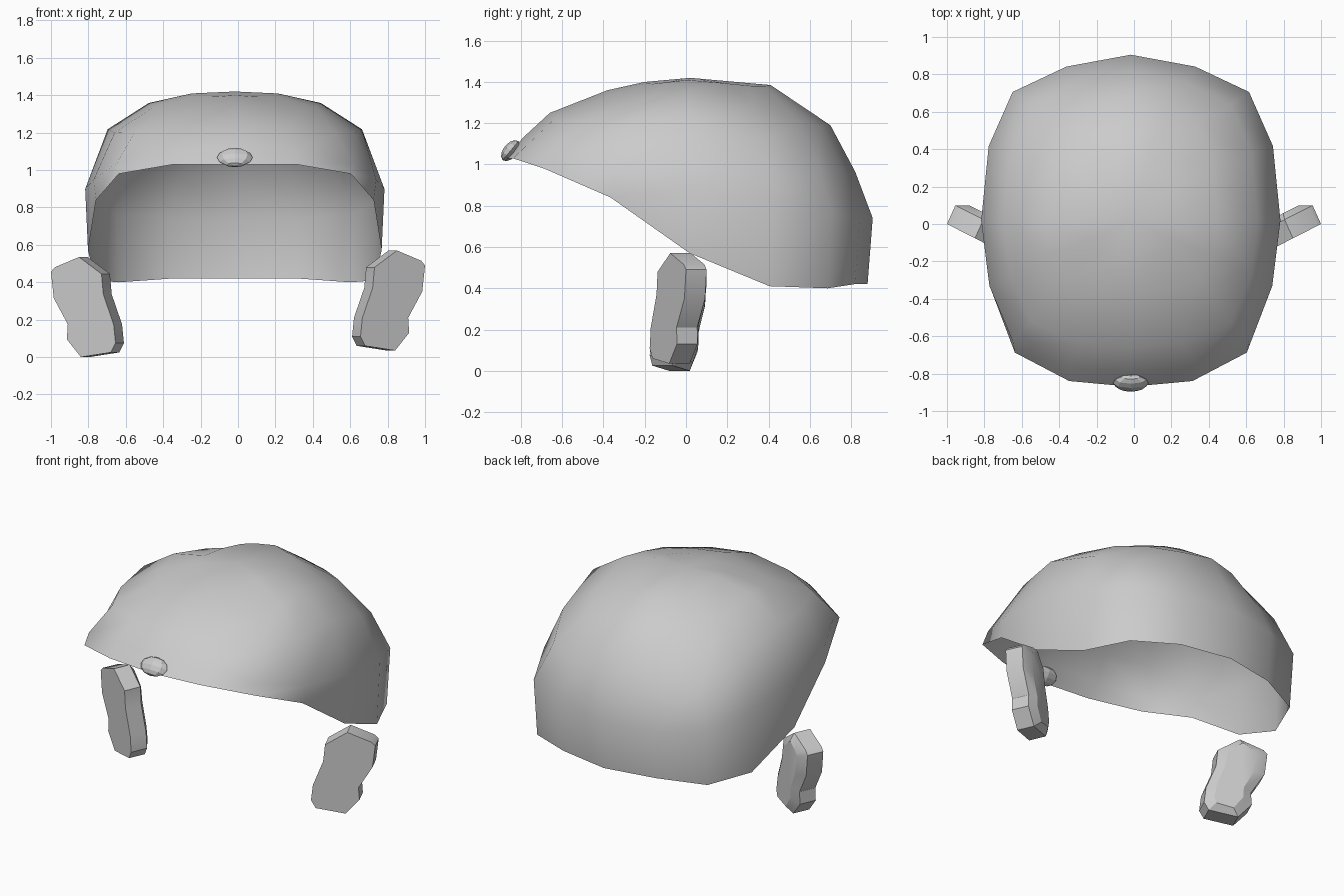
import bpy, bmesh, math
from mathutils import Vector

if "Cube" in bpy.data.objects:
    bpy.data.objects.remove(bpy.data.objects["Cube"])


def make_object(name, verts, faces, smooth_angle=None):
    mesh = bpy.data.meshes.new(name)
    mesh.from_pydata(verts, [], faces)
    bm = bmesh.new()
    bm.from_mesh(mesh)
    bmesh.ops.recalc_face_normals(bm, faces=bm.faces)
    bm.to_mesh(mesh)
    bm.free()
    obj = bpy.data.objects.new(name, mesh)
    bpy.context.collection.objects.link(obj)
    if smooth_angle:
        bpy.ops.object.select_all(action='DESELECT')
        obj.select_set(True)
        bpy.context.view_layer.objects.active = obj
        bpy.ops.object.shade_smooth_by_angle(angle=math.radians(smooth_angle))
    return obj


def loft(rings):
    n = len(rings)
    return [(r * 16 + i, r * 16 + (i + 1) % 16, (r + 1) * 16 + (i + 1) % 16, (r + 1) * 16 + i)
            for r in range(n - 1) for i in range(16)]


# Cap shell: boxy plan outline (front to back), open slanted rim, stacked rings, apex
plan_x = [0, .42, .79, .945, 1, .95, .79, .43, 0]
plan_y = [-1, -.965, -.79, -.42, .02, .46, .78, .93, 1]
rim_z = [1.03, 1.03, .98, .84, .57, .41, .40, .42, .42]
# half width, front reach, back reach, z at front / side / back, corner drop
levels = [
    (.785, .87, .88, None, None, None, 0),
    (.80, .79, .905, 1.13, .90, .74, .04),
    (.68, .66, .82, 1.25, 1.22, .965, .07),
    (.46, .38, .70, 1.36, 1.36, 1.19, .06),
    (.23, .20, .41, 1.40, 1.41, 1.385, .02),
]
CENTRE = -.017
rings = []
for w, f, b, zf, zs, zb, drop in levels:
    half = []
    for i, (cx, cy) in enumerate(zip(plan_x, plan_y)):
        y = cy * (f if cy < 0 else b)
        if zs is None:
            z = rim_z[i]
        else:
            end = zf if cy < 0 else zb
            z = zs + (end - zs) * abs(cy) ** 1.5 - drop * abs(cx * cy)
        half.append((w * cx, y, z))
    ring = half + [(-x, y, z) for x, y, z in half[7:0:-1]]
    rings.append([(x + CENTRE, y, z) for x, y, z in ring])
verts = [p for r in rings for p in r] + [(CENTRE, .02, 1.42)]
faces = loft(rings)
top = 16 * (len(rings) - 1)
faces += [(top + i, top + (i + 1) % 16, len(verts) - 1) for i in range(16)]
make_object("cap_shell", verts, faces, 60)

# Front button: small faceted dome tilted with the brow of the cap
bpy.ops.mesh.primitive_uv_sphere_add(segments=8, ring_count=6, radius=1,
                                     location=(CENTRE, -.85, 1.067),
                                     rotation=(math.radians(-40), 0, 0))
button = bpy.context.object
button.name = "front_button"
button.scale = (.095, .035, .06)

# Ears: kidney outline in x and z, slanted in plan, thick, bevelled at the back
outline = [(.68, .06), (.655, .11), (.665, .21), (.72, .37), (.73, .48), (.85, .57),
           (.98, .515), (1.0, .49), (.985, .35), (.91, .21), (.915, .13), (.84, .035)]


def ear(name, side, lift):
    n = len(outline)
    verts = []
    for inset, dx, dy in ((1, 0, 0), (1, -.045, .10), (.6, -.06, .13)):
        for x, z in outline:
            cz = .30 + (z - .30) * (.85 if inset < 1 else 1)
            mid = .755 + .2 * z
            px = mid + (x - mid) * inset
            verts.append((side * (px + dx), (px - 1) * .51 + dy, cz + lift))
    faces = [tuple(range(n)), tuple(range(2 * n, 3 * n))]
    faces += [(r * n + i, r * n + (i + 1) % n, (r + 1) * n + (i + 1) % n, (r + 1) * n + i)
              for r in range(2) for i in range(n)]
    return make_object(name, verts, faces, 30)


ear("right_ear", 1, 0)
ear("left_ear", -1, -.035)
